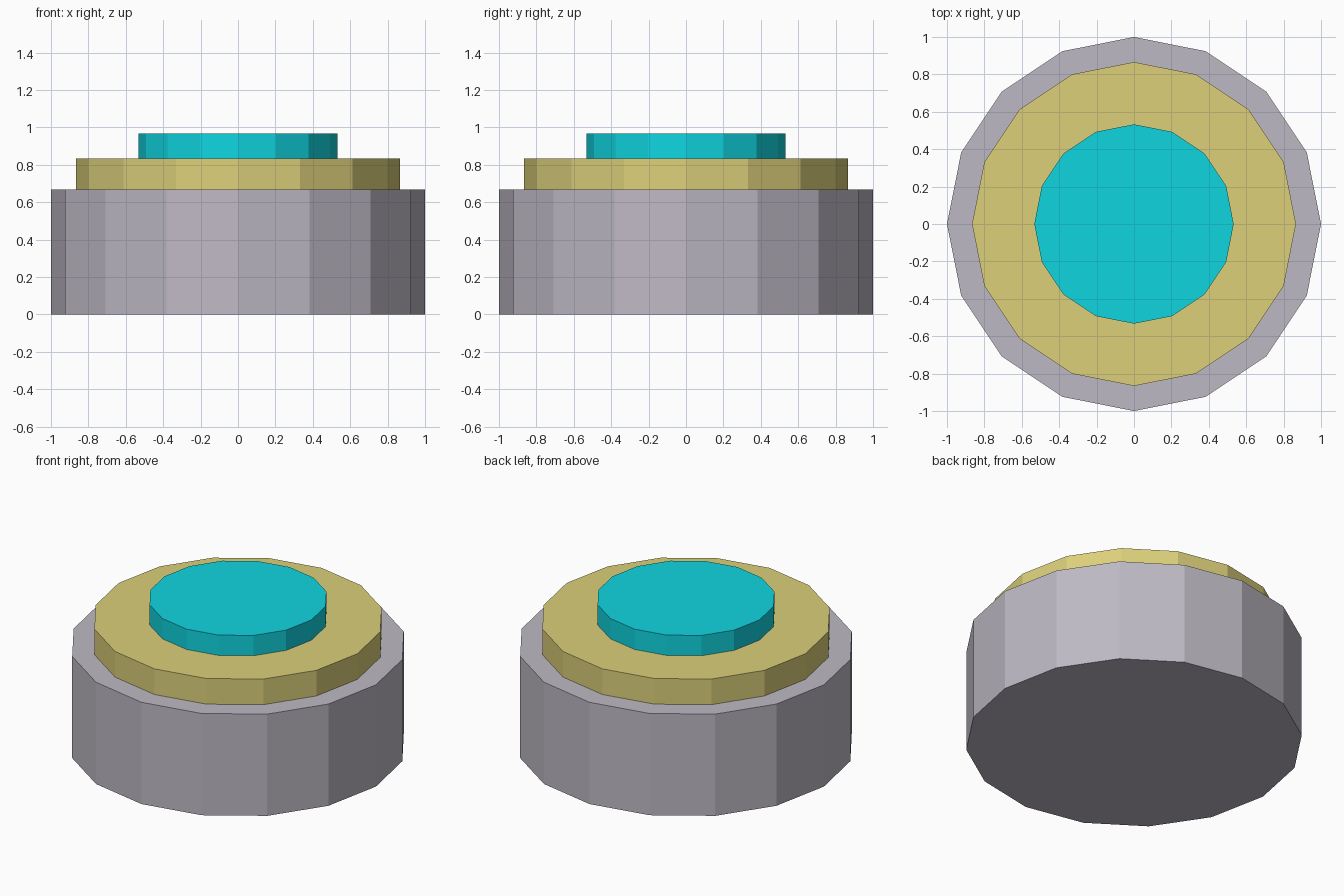
import bpy
import bmesh
from mathutils import Matrix

cube = bpy.data.objects.get("Cube")
if cube:
    bpy.data.objects.remove(cube, do_unlink=True)

SIDES = 16


def make_material(name, color):
    mat = bpy.data.materials.new(name)
    mat.use_nodes = True
    mat.diffuse_color = color
    mat.node_tree.nodes["Principled BSDF"].inputs["Base Color"].default_value = color
    return mat


def make_disc(name, radius, bottom, top, mat):
    """Flat-shaded prism with a corner on each axis."""
    bm = bmesh.new()
    bmesh.ops.create_cone(
        bm, cap_ends=True, segments=SIDES, radius1=radius, radius2=radius,
        depth=top - bottom, matrix=Matrix.Translation((0, 0, (bottom + top) / 2)))
    mesh = bpy.data.meshes.new(name)
    bm.to_mesh(mesh)
    bm.free()
    mesh.materials.append(mat)
    obj = bpy.data.objects.new(name, mesh)
    bpy.context.collection.objects.link(obj)
    return obj


grey = make_material("warm grey", (0.515, 0.485, 0.552, 1))
gold = make_material("pale gold", (0.716, 0.631, 0.195, 1))
cyan = make_material("bright cyan", (0.005, 0.665, 0.745, 1))

# Stacked tiers: wide base, collar ring, raised button
make_disc("base", 1.0, 0.0, 0.667, grey)
make_disc("collar", 0.866, 0.667, 0.835, gold)
make_disc("button", 0.533, 0.835, 0.968, cyan)
